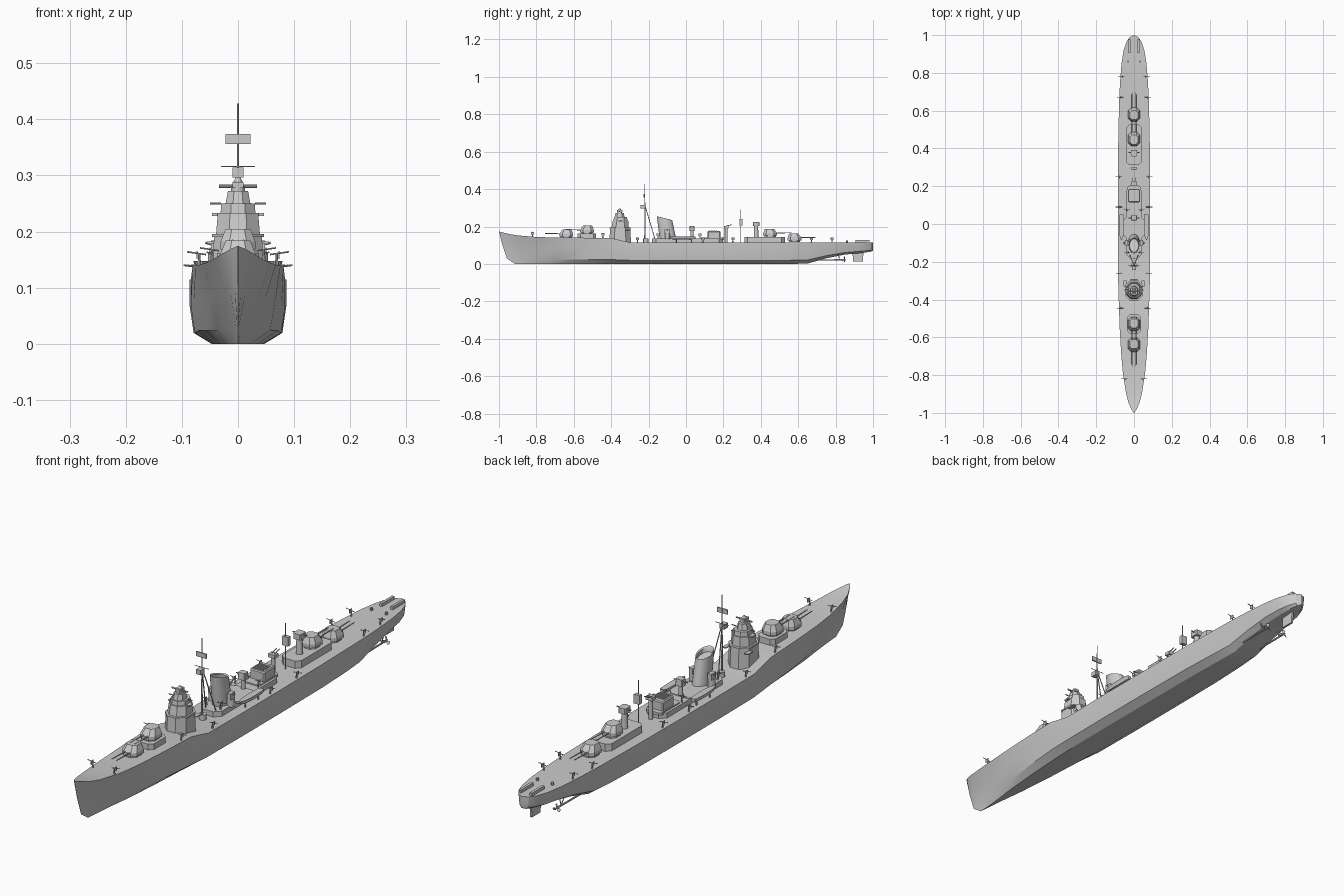
import bpy, bmesh, math
from mathutils import Vector


def mesh_obj(name, verts, faces, smooth=None):
    me = bpy.data.meshes.new(name)
    me.from_pydata(verts, [], faces)
    bm = bmesh.new()
    bm.from_mesh(me)
    bmesh.ops.remove_doubles(bm, verts=bm.verts, dist=1e-5)
    bmesh.ops.recalc_face_normals(bm, faces=bm.faces)
    bm.to_mesh(me)
    bm.free()
    ob = bpy.data.objects.new(name, me)
    bpy.context.collection.objects.link(ob)
    if smooth:
        bpy.ops.object.select_all(action='DESELECT')
        ob.select_set(True)
        bpy.context.view_layer.objects.active = ob
        bpy.ops.object.shade_smooth_by_angle(angle=math.radians(smooth))
    return ob


def loft(name, rings, smooth=None):
    n = len(rings[0])
    verts = [v for r in rings for v in r]
    faces = [(i*n+j, i*n+(j+1) % n, (i+1)*n+(j+1) % n, (i+1)*n+j)
             for i in range(len(rings)-1) for j in range(n)]
    faces += [tuple(range(n)), tuple(range((len(rings)-1)*n, len(rings)*n))]
    return mesh_obj(name, verts, faces, smooth)


def tiers(name, x, levels, c=0.25):
    """Stack of chamfered rectangles: levels of (z, half x, half y, centre y)."""
    rings = []
    for z, hx, hy, cy in levels:
        k = c*min(hx, hy)
        pts = [(hx, -hy+k), (hx, hy-k), (hx-k, hy), (-hx+k, hy),
               (-hx, hy-k), (-hx, -hy+k), (-hx+k, -hy), (hx-k, -hy)]
        rings.append([(x+px, cy+py, z) for px, py in pts])
    return loft(name, rings)


def box(name, x0, x1, y0, y1, z0, z1):
    v = [(x, y, z) for z in (z0, z1) for x, y in ((x0, y0), (x1, y0), (x1, y1), (x0, y1))]
    return loft(name, [v[:4], v[4:]])


def rod(name, a, b, r, r2=None, n=8):
    a, b = Vector(a), Vector(b)
    d = (b-a).normalized()
    u = d.orthogonal().normalized()
    w = d.cross(u)
    ang = [2*math.pi*i/n for i in range(n)]
    return loft(name, [[p+(u*math.cos(t)+w*math.sin(t))*q for t in ang]
                       for p, q in ((a, r), (b, r if r2 is None else r2))], 40)


# Hull: stations of (y, deck half beam, deck z, keel z, bottom fullness)
stations = [(-1, .001, .174, 0, .1), (-.985, .013, .169, 0, .12), (-.95, .029, .16, 0, .16),
            (-.9, .042, .152, 0, .24), (-.8, .058, .144, 0, .42), (-.7, .067, .141, 0, .6),
            (-.55, .076, .14, 0, .82), (-.4, .081, .138, 0, .95), (-.3, .084, .115, 0, 1),
            (-.1, .086, .115, 0, 1), (.15, .086, .115, 0, 1), (.4, .084, .115, 0, 1),
            (.55, .081, .115, 0, .96), (.65, .079, .115, .002, .9), (.75, .074, .115, .03, .88),
            (.85, .066, .115, .05, .88), (.92, .055, .115, .057, .9), (.965, .04, .115, .062, .9),
            (.99, .022, .115, .066, .9), (1, .002, .115, .07, .9)]


def stem(z):
    return -.965-.035*(z-.035)/.14 if z > .035 else -.915-.05*z/.035


rings = []
for y, b, dz, kz, f in stations:
    h = dz-kz
    half = [(.55*b*f, kz), (.92*b*f, kz+.17*h), (b*(.35+.65*f), kz+.58*h), (b, dz)]
    ring = [(0, kz)]+half+[(0, dz)]+[(-x, z) for x, z in reversed(half)]
    w = max(0, min(1, (-.7-y)/.3))
    rings.append([(x, y+(stem(z)+1)*w, z) for x, z in ring])
loft("hull", rings, 25)


# Twin gun turrets
def turret(y, z, d):
    tiers("turret_base", 0, [(z, .026, .03, y), (z+.008, .026, .03, y)], .6)
    tiers("turret_house", 0, [(z+.008, .031, .037, y), (z+.022, .031, .037, y),
                              (z+.045, .022, .024, y-.004*d)], .5)
    for x in (-.01, .01):
        rod("turret_gun", (x, y+.025*d, z+.022), (x, y+.115*d, z+.024), .0028, .0018)


turret(-.64, .139, -1)
turret(-.53, .16, -1)
turret(.45, .143, 1)
turret(.58, .118, 1)
tiers("forward_turret_platform", 0, [(.13, .037, .05, -.53), (.162, .037, .05, -.53)], .4)
tiers("aft_deckhouse", 0, [(.113, .041, .108, .42), (.143, .041, .108, .42)], .4)


# Light anti-aircraft guns
def light_gun(x, y, z):
    s = 1 if x > 0 else -1
    rod("light_gun_post", (x, y, z-.006), (x, y, z+.022), .0035, .002)
    rod("light_gun_barrel", (x-.012*s, y, z+.02), (x+.022*s, y, z+.025), .0014)
    box("light_gun_shield", x+.003*s, x+.005*s, y-.008, y+.008, z+.012, z+.026)


for y, x, z in ((-.82, .046, .146), (-.445, .069, .139), (-.26, .073, .115), (.09, .075, .115),
                (.25, .075, .115), (.67, .068, .115), (.78, .062, .115)):
    for s in (-1, 1):
        light_gun(s*x, y, z)

# Bridge tower
tiers("bridge_tower", 0, [(.115, .045, .058, -.352), (.19, .043, .054, -.352), (.19, .046, .056, -.352),
                          (.196, .046, .056, -.352), (.196, .039, .046, -.352),
                          (.233, .036, .041, -.35), (.233, .031, .037, -.35),
                          (.25, .03, .035, -.35), (.25, .022, .027, -.355),
                          (.272, .018, .022, -.355)], .6)
rod("director_base", (0, -.355, .27), (0, -.355, .28), .013, n=12)
box("director_house", -.01, .01, -.37, -.34, .278, .288)
rod("director_cap", (0, -.355, .288), (0, -.355, .296), .009, .004, 10)
rod("rangefinder_bar", (-.034, -.355, .281), (.034, -.355, .281), .003)
for s in (-1, 1):
    box("bridge_wing", s*.028, s*.046, -.36, -.34, .228, .233)
    rod("bridge_wing_gun", (s*.03, -.35, .25), (s*.05, -.35, .25), .002)
    box("bridge_signal_deck", s*.04, s*.055, -.33, -.3, .178, .182)

# Main mast with radar
rod("main_mast", (0, -.22, .11), (0, -.22, .428), .0035, .0015)
for s in (-1, 1):
    rod("mast_leg", (s*.022, -.165, .13), (0, -.22, .315), .002)
rod("mast_yard", (-.03, -.22, .316), (.03, -.22, .316), .0012)
box("mast_lookout", -.01, .01, -.243, -.218, .296, .314)
box("radar_panel", -.022, .022, -.226, -.221, .356, .374)
rod("mast_platform", (0, -.215, .113), (0, -.215, .135), .014, n=10)

# Midship deckhouse and funnel
tiers("midship_deckhouse", 0, [(.113, .043, .19, .008), (.135, .043, .19, .008)], .5)
tiers("midship_platform", 0, [(.13, .058, .06, -.02), (.138, .058, .06, -.02)], .4)


def oval(cy, z, rx, ry, slant=0):
    return [(rx*math.cos(t), cy+ry*math.sin(t), z-slant*math.sin(t))
            for t in (2*math.pi*i/24 for i in range(24))]


loft("funnel", [oval(-.096, .13, .03, .044), oval(-.115, .245, .028, .041, .01),
                oval(-.115, .241, .024, .036, .009), oval(-.113, .225, .024, .036, .009)], 40)
for s in (-1, 1):
    # Sponsons beside the funnel, with boats further aft
    rod("sponson_tub", (s*.04, -.1, .132), (s*.04, -.1, .162), .014, n=12)
    box("sponson_gun_house", s*.032, s*.048, -.114, -.086, .16, .184)
    rod("sponson_gun", (s*.042, -.1, .176), (s*.058, -.1, .18), .002)
    boat = [(-.085, .002, .007), (-.06, .011, .002), (-.01, .014, 0), (.04, .012, .001), (.052, .009, .003)]
    loft("ship_boat", [[(s*.066-w, y, .148), (s*.066-w*.6, y, .132+k), (s*.066+w*.6, y, .132+k),
                        (s*.066+w, y, .148)] for y, w, k in boat])
    for y in (-.05, .03):
        rod("boat_davit", (s*.066, y, .11), (s*.066, y, .134), .003)

# Midship director post, gun house and lights
rod("searchlight_post", (0, .032, .13), (0, .032, .178), .008, n=10)
tiers("searchlight_house", 0, [(.176, .016, .014, .032), (.202, .014, .012, .032)])
rod("searchlight_bar", (-.03, .032, .192), (.03, .032, .192), .002)
tiers("gun_platform", 0, [(.13, .034, .062, .142), (.14, .034, .062, .142)])
tiers("midship_gun_house", 0, [(.14, .031, .035, .15), (.172, .031, .035, .15), (.176, .028, .032, .15)], .15)
for i in range(4):
    box("house_vent", -.022, .022, .122+.013*i, .128+.013*i, .175, .179)
rod("aft_gun_post", (0, .215, .113), (0, .215, .195), .008, n=10)
box("aft_gun_tub", -.014, .014, .203, .227, .19, .203)
for s in (-1, 1):
    rod("aft_gun_barrel", (s*.006, .215, .203), (s*.006, .245, .21), .002)
    light_gun(s*.034, .075, .138)
    light_gun(s*.03, -.15, .138)

# Aft mast with radar
rod("aft_mast", (0, .29, .113), (0, .29, .292), .0025, .0015)
box("aft_radar_panel", -.012, .012, .287, .302, .205, .24)

# Aft director
rod("aft_director_column", (0, .375, .14), (0, .375, .205), .013, .011, 12)
tiers("aft_director_house", 0, [(.202, .016, .018, .375), (.224, .016, .018, .375)])
rod("aft_rangefinder", (-.03, .378, .218), (.03, .378, .218), .0025)

# Stern racks and fittings
for s in (-1, 1):
    box("depth_charge_rack", s*.018, s*.028, .905, .98, .113, .127)
    rod("charge_thrower", (s*.032, .86, .112), (s*.032, .86, .125), .005)
    # Shafts, struts and propellers
    rod("propeller_shaft", (s*.04, .6, .02), (s*.04, .85, .022), .0035)
    for dx in (-.012, .012):
        rod("shaft_strut", (s*.04, .82, .022), (s*.04+dx, .815, .06), .002)
    rod("propeller_hub", (s*.04, .838, .022), (s*.04, .856, .022), .005, .002)
    for i in range(3):
        a = math.pi/2+i*2*math.pi/3
        u, w = Vector((math.cos(a), 0, math.sin(a))), Vector((-math.sin(a), .5, math.cos(a)))
        c = Vector((s*.04, .846, .022))
        blade = [c+u*r+w*k for r, k in ((.003, -.002), (.011, -.006), (.017, -.003),
                                        (.017, .003), (.011, .006), (.003, .002))]
        loft("propeller_blade", [blade, [p+Vector((0, .0012, 0)) for p in blade]])

# Rudder
loft("rudder", [[(x, y, z) for y, z in ((.893, .014), (.945, .014), (.95, .07), (.89, .07))]
                for x in (-.004, .004)])
